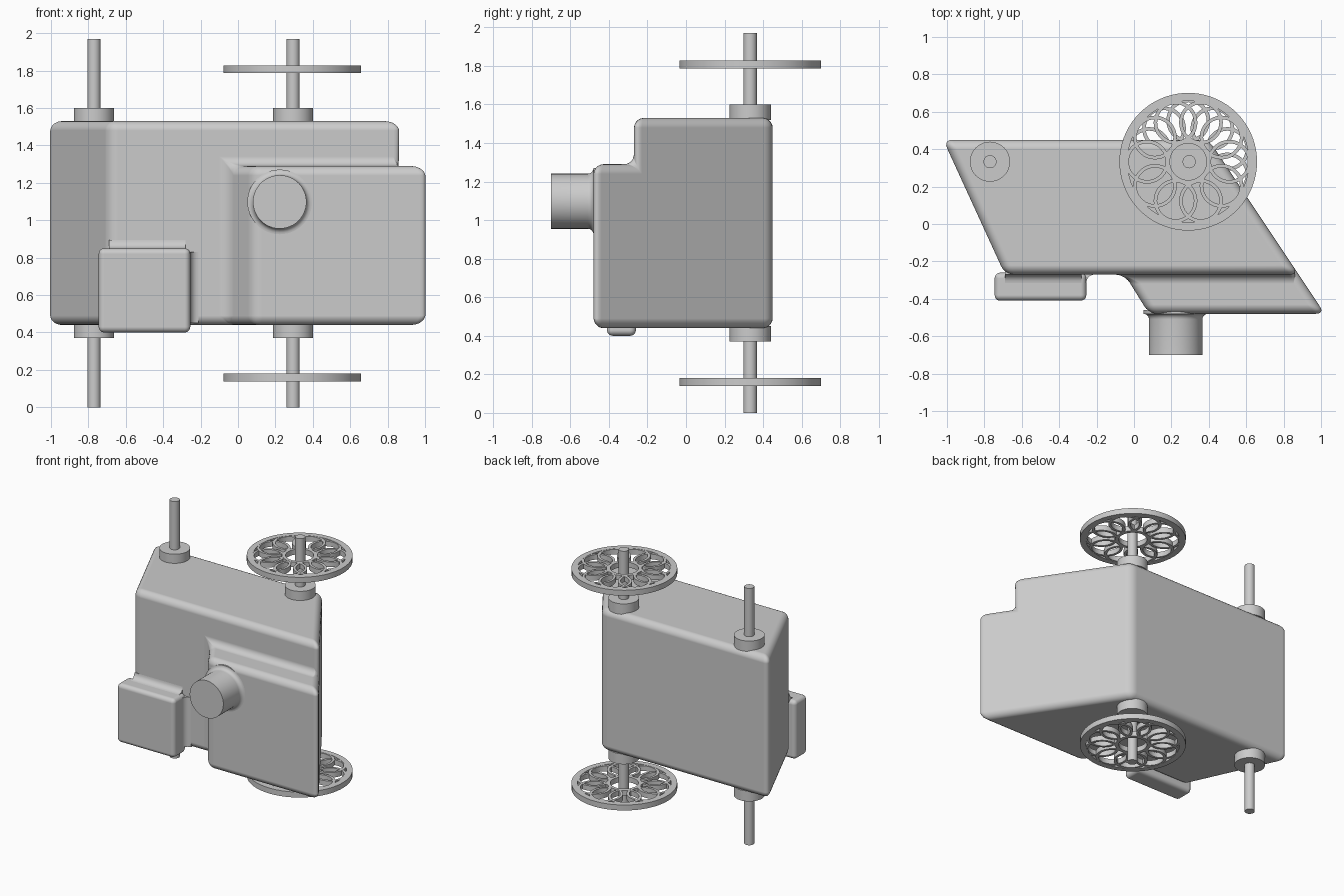
import bpy, bmesh, math
from mathutils import Matrix, Vector

old = bpy.data.objects.get("Cube")
if old:
    bpy.data.objects.remove(old, do_unlink=True)

grey = bpy.data.materials.new("plain grey")
grey.use_nodes = True
grey.diffuse_color = (0.6, 0.6, 0.6, 1)
for node in grey.node_tree.nodes:
    if node.type == 'BSDF_PRINCIPLED':
        node.inputs["Base Color"].default_value = (0.6, 0.6, 0.6, 1)


def finish(name, bm, bevel=0, matrix=Matrix()):
    """Turn a bmesh into a shaded object, with optional rounded edges."""
    bmesh.ops.remove_doubles(bm, verts=bm.verts, dist=1e-5)
    bmesh.ops.recalc_face_normals(bm, faces=bm.faces)
    mesh = bpy.data.meshes.new(name)
    bm.to_mesh(mesh)
    bm.free()
    mesh.materials.append(grey)
    mesh.shade_smooth()
    obj = bpy.data.objects.new(name, mesh)
    bpy.context.collection.objects.link(obj)
    obj.matrix_world = matrix
    if bevel:
        mod = obj.modifiers.new("rounded edges", 'BEVEL')
        mod.width = bevel
        mod.segments = 5
        mod.limit_method = 'ANGLE'
        mod.harden_normals = True
    else:
        mesh.set_sharp_from_angle(angle=math.radians(35))
    return obj


def lathe(bm, profile, centre=(0, 0, 0), closed=False, sides=48):
    """Revolve (radius, height) points around a vertical axis."""
    cx, cy, cz = centre
    rings = []
    for i in range(sides):
        a = math.tau * i / sides
        rings.append([bm.verts.new((cx + r * math.cos(a), cy + r * math.sin(a), cz + h))
                      for r, h in profile])
    count = len(profile)
    for i in range(sides):
        p, q = rings[i], rings[(i + 1) % sides]
        for j in range(count if closed else count - 1):
            k = (j + 1) % count
            bm.faces.new((p[j], q[j], q[k], p[k]))


def cylinder(name, x, y, z0, z1, radius):
    bm = bmesh.new()
    lathe(bm, [(0, z0), (radius, z0), (radius, z1), (0, z1)], (x, y, 0))
    return finish(name, bm)


def ring(bm, inner, outer, thick, centre=(0, 0, 0), sides=48):
    h = thick / 2
    lathe(bm, [(inner, -h), (outer, -h), (outer, h), (inner, h)], centre, True, sides)


# Housing: slanted case with a raised lower front block
LOW, STEP, TOP = 0.44, 1.29, 1.53
plan = {"A": (-1.02, 0.45), "B": (0.40, 0.45), "C": (0.88, -0.27), "D": (-0.69, -0.27),
        "E": (-0.05, -0.27), "F": (0.08, -0.48), "G": (1.02, -0.48)}
level = {"0": LOW, "1": STEP, "2": TOP}
faces = ["A0 B0 G0 F0 E0 D0", "A2 D2 C2 B2", "A0 A2 B2 B0", "A0 D0 D2 A2",
         "D0 E0 E1 C1 C2 D2", "E1 F1 G1 C1", "F0 G0 G1 F1", "E0 F0 F1 E1",
         "B0 B2 C2 C1 G1 G0"]
bm = bmesh.new()
verts = {}
for face in faces:
    loop = []
    for key in face.split():
        if key not in verts:
            verts[key] = bm.verts.new((*plan[key[0]], level[key[1]]))
        loop.append(verts[key])
    bm.faces.new(loop)
finish("housing", bm, 0.05)

# Small side box on the front
bm = bmesh.new()
bmesh.ops.create_cube(bm, size=1)
bmesh.ops.scale(bm, vec=(0.49, 0.15, 0.45), verts=bm.verts)
finish("front_box", bm, 0.03, Matrix.Translation((-0.50, -0.335, 0.625)))


# Hollow fillets where the box meets the housing
def fillet(name, length, matrix, w=0.045, inset=0.02):
    pts = [(w * (1 - math.sin(t)), w * (math.cos(t) - 1))
           for t in (math.pi / 2 * i / 6 for i in range(7))]
    pts += [(-inset, -w), (-inset, inset), (w, inset)]
    bm = bmesh.new()
    base = bm.faces.new([bm.verts.new((x, y, 0)) for x, y in pts])
    grown = bmesh.ops.extrude_face_region(bm, geom=[base], use_keep_orig=True)
    moved = [g for g in grown["geom"] if isinstance(g, bmesh.types.BMVert)]
    bmesh.ops.translate(bm, vec=Vector((0, 0, length)), verts=moved)
    finish(name, bm, matrix=matrix)


fillet("box_side_fillet", 0.38, Matrix.Translation((-0.255, -0.27, 0.45)))
fillet("box_top_fillet", 0.41, Matrix.Translation((-0.28, -0.27, 0.85))
       @ Matrix.Rotation(-math.pi / 2, 4, 'Y'))

# Round knob with a flared foot
R, FLARE = 0.143, 0.03
profile = [(R + FLARE * (1 - math.sin(t)), FLARE * (1 - math.cos(t)))
           for t in (math.pi / 2 * i / 6 for i in range(7))]
bm = bmesh.new()
lathe(bm, [(R + FLARE, -0.02)] + profile + [(R, 0.22), (0, 0.22)])
finish("front_knob", bm, matrix=Matrix.Translation((0.223, -0.48, 1.098))
       @ Matrix.Rotation(math.pi / 2, 4, 'X'))

# Shafts and collars, above and below the housing
AXLE_Y, HEIGHT = 0.333, 1.97
for side, x in (("right", -0.77), ("left", 0.295)):
    for end, z0, z1, c0, c1 in (("lower", 0, 0.46, 0.37, 0.45),
                                ("upper", 1.51, HEIGHT, 1.52, 1.60)):
        cylinder(f"{side}_{end}_shaft", x, AXLE_Y, z0, z1, 0.035)
        cylinder(f"{side}_{end}_collar", x, AXLE_Y, c0, c1, 0.107)

# Pierced wheels: rim, hub ring and a rosette of overlapping rings
PETALS = 10
for name, z, turn in (("lower_wheel", 0.16, 0.5), ("upper_wheel", 1.807, 0)):
    bm = bmesh.new()
    ring(bm, 0.325, 0.368, 0.042, sides=72)
    ring(bm, 0.098, 0.122, 0.04)
    for i in range(PETALS):
        a = math.tau * (i + turn) / PETALS
        ring(bm, 0.098, 0.117, 0.038 + 0.001 * (i % 2),
             (0.22 * math.cos(a), 0.22 * math.sin(a), 0), 36)
    finish(name, bm, matrix=Matrix.Translation((0.29, AXLE_Y, z)))
